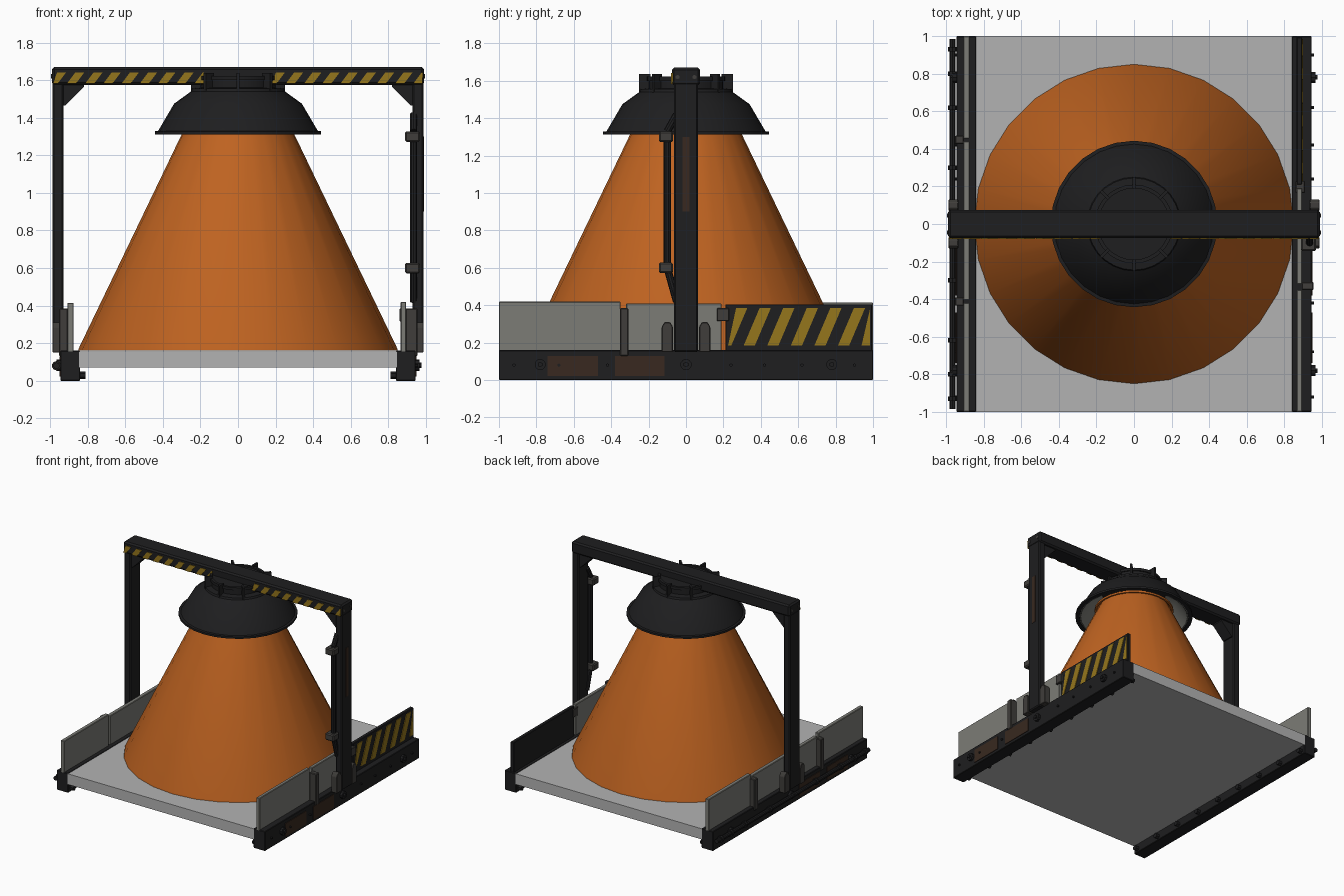
import bpy, bmesh, math
from mathutils import Vector, Matrix

if "Cube" in bpy.data.objects:
    bpy.data.objects.remove(bpy.data.objects["Cube"])

def mat(name, r, g, b):
    m = bpy.data.materials.new(name)
    m.diffuse_color = (r, g, b, 1)
    m.use_nodes = True
    m.node_tree.nodes["Principled BSDF"].inputs["Base Color"].default_value = m.diffuse_color
    return m

BLACK = mat("black_steel", 0.013, 0.013, 0.014)
ORANGE = mat("orange_paint", 0.52, 0.125, 0.015)
YELLOW = mat("hazard_yellow", 0.30, 0.18, 0.012)
PANEL = mat("panel_grey", 0.20, 0.20, 0.18)
IRON = mat("dark_iron", 0.05, 0.047, 0.043)
RUST = mat("rust", 0.04, 0.022, 0.014)
DECK = mat("deck_grey", 0.45, 0.45, 0.45)

def finish(bm, name, m, bevel=0, smooth=False):
    bmesh.ops.recalc_face_normals(bm, faces=bm.faces)
    me = bpy.data.meshes.new(name)
    bm.to_mesh(me)
    bm.free()
    ob = bpy.data.objects.new(name, me)
    bpy.context.collection.objects.link(ob)
    me.materials.append(m)
    if bevel:
        b = ob.modifiers.new("bevel", 'BEVEL')
        b.width, b.segments = bevel, 1
    if smooth:
        bpy.ops.object.select_all(action='DESELECT')
        ob.select_set(True)
        bpy.context.view_layer.objects.active = ob
        bpy.ops.object.shade_smooth_by_angle(angle=math.radians(30))
    return ob

def prism(bm, pts, axis, a, b):
    def place(p, d):
        return {'x': (d, p[0], p[1]), 'y': (p[0], d, p[1]), 'z': (p[0], p[1], d)}[axis]
    lo = [bm.verts.new(place(p, a)) for p in pts]
    hi = [bm.verts.new(place(p, b)) for p in pts]
    bm.faces.new(lo)
    bm.faces.new(hi[::-1])
    for i in range(len(pts)):
        j = (i + 1) % len(pts)
        bm.faces.new((lo[i], lo[j], hi[j], hi[i]))

def box(bm, x0, x1, y0, y1, z0, z1):
    prism(bm, [(x0, y0), (x1, y0), (x1, y1), (x0, y1)], 'z', z0, z1)

def boxes(name, m, dims, bevel=0):
    bm = bmesh.new()
    for d in dims:
        box(bm, *d)
    return finish(bm, name, m, bevel)

def rod(bm, p, q, r, n=10):
    p, q = Vector(p), Vector(q)
    d = q - p
    M = Matrix.Translation((p + q) / 2) @ d.to_track_quat('Z', 'Y').to_matrix().to_4x4()
    bmesh.ops.create_cone(bm, cap_ends=True, segments=n, radius1=r, radius2=r, depth=d.length, matrix=M)

def lathe(name, m, profile, closed=False, steps=28):
    bm = bmesh.new()
    vs = [bm.verts.new((r, 0, z)) for r, z in profile]
    es = [bm.edges.new(e) for e in zip(vs, vs[1:])]
    if closed:
        es.append(bm.edges.new((vs[-1], vs[0])))
    bmesh.ops.spin(bm, geom=vs + es, cent=(0, 0, 0), axis=(0, 0, 1), angle=2 * math.pi, steps=steps)
    bmesh.ops.remove_doubles(bm, verts=bm.verts, dist=1e-4)
    return finish(bm, name, m, smooth=True)

def stripes(name, axis, a, b, lo, hi, z0, z1, width, pitch, lean):
    bm = bmesh.new()
    s = lo - lean * 0.5
    while s < hi - width * 0.5:
        q = [(s, z0), (s + width, z0), (s + width + lean, z1), (s + lean, z1)]
        prism(bm, [(min(max(u, lo), hi), z) for u, z in q], axis, a, b)
        s += pitch
    finish(bm, name, YELLOW)

# deck and side rails
boxes("deck", DECK, [(-0.845, 0.845, -1, 1, 0.07, 0.157)])
for side, s in (("left", -1), ("right", 1)):
    boxes(side + "_rail", BLACK, [(*sorted((s * 0.84, s * 0.945)), -1, 1, 0, 0.16)], 0.004)
    # rail bolts, large outside, small outside and inside
    bm = bmesh.new()
    for y in (-0.78, 0, 0.78):
        rod(bm, (s * 0.94, y, 0.083), (s * 0.965, y, 0.083), 0.03)
        rod(bm, (s * 0.96, y, 0.083), (s * 0.978, y, 0.083), 0.014, 6)
    for y in (-0.92, -0.68, -0.42, 0.24, 0.42, 0.62, 0.9):
        rod(bm, (s * 0.94, y, 0.08), (s * 0.957, y, 0.08), 0.009, 6)
    for i in range(9):
        y = -0.96 + i * 0.24
        rod(bm, (s * 0.845, y, 0.03), (s * 0.812, y, 0.03), 0.02, 6)
    finish(bm, side + "_rail_bolts", BLACK)
    # rusty plates on the rail
    boxes(side + "_rail_plates", RUST, [(*sorted((s * 0.94, s * 0.95)), y0, y1, 0.022, 0.13)
                                        for y0, y1 in ((-0.74, -0.47), (-0.38, -0.115))])
    # gantry post with clamp feet
    boxes(side + "_post", BLACK, [(*sorted((s * 0.93, s * 0.988)), -0.065, 0.065, 0.15, 1.59)], 0.008)
    bm = bmesh.new()
    for c in (-0.1, 0.1):
        prism(bm, [(c - 0.03, 0.15), (c + 0.03, 0.15), (c + 0.03, 0.285), (c + 0.015, 0.31),
                   (c - 0.015, 0.31), (c - 0.03, 0.285)], 'x', s * 0.935, s * 0.988)
    finish(bm, side + "_post_feet", IRON, 0.004)
    # corner gusset
    bm = bmesh.new()
    prism(bm, [(s * 0.935, 1.58), (s * 0.82, 1.58), (s * 0.82, 1.565), (s * 0.92, 1.465), (s * 0.935, 1.465)],
          'y', -0.05, 0.05)
    finish(bm, side + "_gusset", BLACK)
    # corner bolts on beam ends
    bm = bmesh.new()
    for y in (-0.045, 0.045):
        rod(bm, (s * 0.98, y, 1.62), (s * 0.994, y, 1.62), 0.012, 6)
    finish(bm, side + "_beam_bolts", IRON)
    # hazard stripes on beam front
    lo, hi = sorted((s * 0.18, s * 0.985))
    stripes(side + "_beam_stripes", 'y', -0.08, -0.07, lo, hi, 1.582, 1.642, 0.048, 0.097, 0.045)

# crossbeam and post rust streak
boxes("crossbeam", BLACK, [(-0.99, 0.99, -0.075, 0.075, 1.575, 1.67)], 0.012)
boxes("post_rust", RUST, [(0.98, 0.99, -0.018, 0.018, 0.9, 1.3)])

# side panels: (y0, y1, top)
def wall(name, x0, x1, spans):
    boxes(name, PANEL, [(x0, x1, y0, y1, 0.15, z) for y0, y1, z in spans], 0.004)

wall("left_panels", -0.908, -0.875, [(-1, -0.42, 0.415), (-0.405, 0.44, 0.395), (0.455, 1, 0.415)])
wall("right_panels", 0.865, 0.895, [(-1, -0.35, 0.42), (-0.32, 0.19, 0.41)])
boxes("hazard_panel", BLACK, [(0.865, 0.895, 0.21, 0.995, 0.15, 0.405)], 0.004)
stripes("hazard_panel_stripes", 'x', 0.89, 0.9, 0.225, 0.985, 0.185, 0.385, 0.06, 0.126, 0.085)

# stakes and clips holding the panels
boxes("panel_stakes", IRON, [(0.893, 0.955, -0.352, -0.308, 0.13, 0.385),
                             (-0.952, -0.905, 0.425, 0.47, 0.13, 0.385),
                             (-0.952, -0.905, -0.435, -0.39, 0.13, 0.385)], 0.005)
boxes("panel_clips", IRON, [(0.86, 0.91, 0.165, 0.23, 0.315, 0.385)], 0.004)

# pipe running along the left rail
bm = bmesh.new()
rod(bm, (-0.966, -0.985, 0.08), (-0.966, 0.985, 0.08), 0.017)
for y in (-0.93, -0.8, -0.62, -0.3, 0.3, 0.62, 0.8, 0.93):
    rod(bm, (-0.966, y - 0.012, 0.08), (-0.966, y + 0.012, 0.08), 0.025)
finish(bm, "left_pipe", BLACK)

# hose on right post with clamps
bm = bmesh.new()
path = [(0.935, -0.05, 0.42), (0.935, -0.1, 0.6), (0.935, -0.1, 1.33), (0.935, -0.05, 1.42)]
for p, q in zip(path, path[1:]):
    rod(bm, p, q, 0.02)
finish(bm, "post_hose", BLACK, smooth=True)
boxes("hose_clamps", IRON, [(0.888, 0.968, -0.145, -0.07, z - 0.028, z + 0.028) for z in (0.6, 1.3)], 0.008)

# orange cone, running up inside the cap
lathe("cone", ORANGE, [(0, 0.16), (0.85, 0.16), (0.848, 0.172), (0.262, 1.39), (0.245, 1.40), (0, 1.40)])
lathe("cone_ring", ORANGE, [(0.285, 1.36), (0.298, 1.36), (0.298, 1.375), (0.27, 1.375)], True)

# cap with flange, neck, grey lining and fins
lathe("cap", BLACK, [(0, 1.61), (0.2, 1.61), (0.2, 1.56), (0.245, 1.555), (0.25, 1.54), (0.34, 1.475),
                     (0.425, 1.33), (0.443, 1.328), (0.443, 1.312), (0.412, 1.312), (0.325, 1.46),
                     (0.24, 1.52), (0, 1.52)])
lathe("cap_lining", PANEL, [(0.411, 1.314), (0.324, 1.459), (0.24, 1.519), (0.24, 1.51),
                            (0.318, 1.453), (0.403, 1.314)], True)
lathe("neck_rim", BLACK, [(0.19, 1.60), (0.21, 1.60), (0.21, 1.622), (0.19, 1.622)], True)
bm = bmesh.new()
for i in range(8):
    f = bmesh.new()
    prism(f, [(0.19, 1.53), (0.25, 1.53), (0.25, 1.637), (0.19, 1.637)], 'y', -0.008, 0.008)
    f.transform(Matrix.Rotation(i * math.pi / 4, 4, 'Z'))
    me = bpy.data.meshes.new("fin_tmp")
    f.to_mesh(me)
    f.free()
    bm.from_mesh(me)
    bpy.data.meshes.remove(me)
finish(bm, "cap_fins", BLACK)
